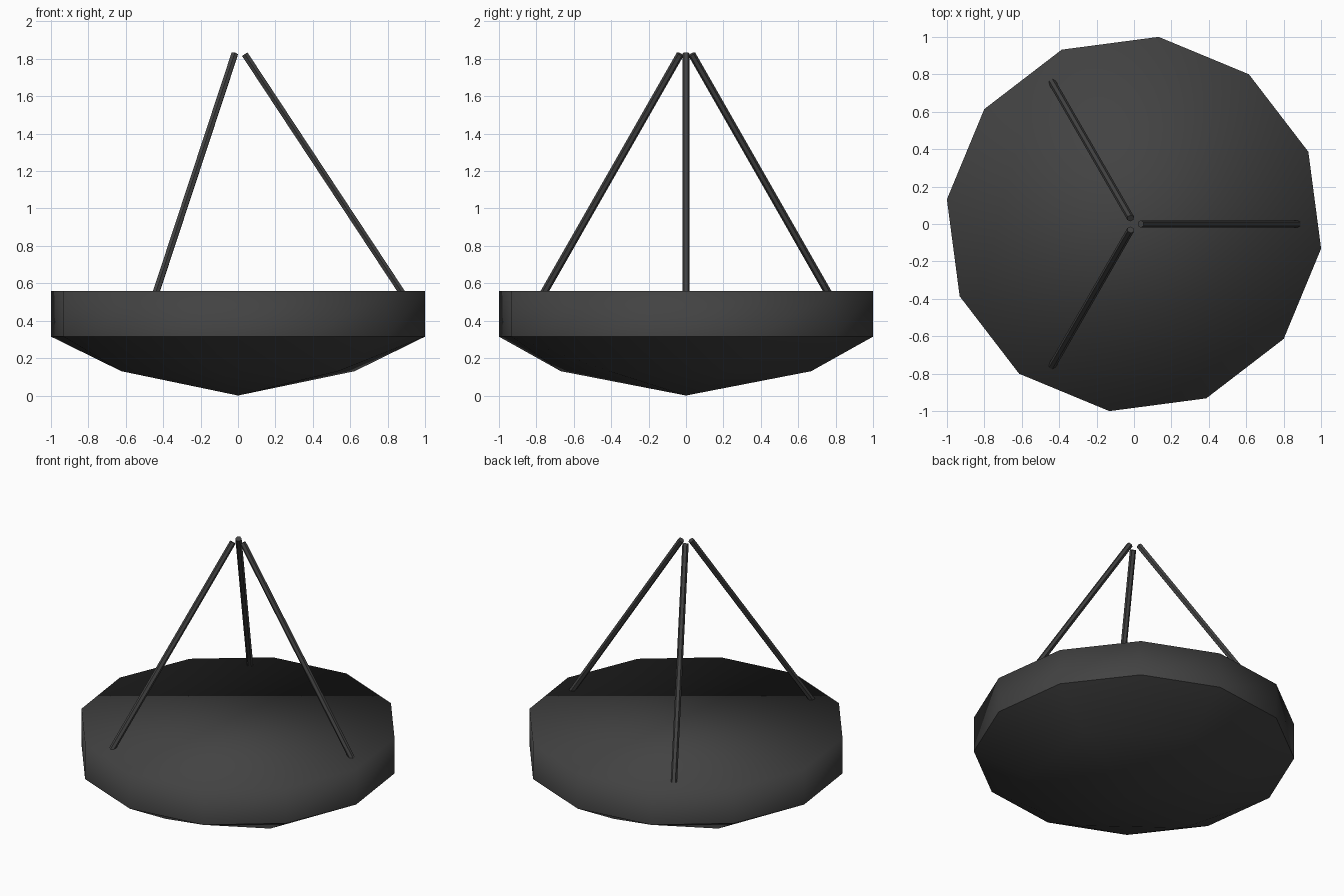
import bpy, bmesh
from math import radians, cos, sin
from mathutils import Vector

cube = bpy.data.objects.get("Cube")
if cube:
    bpy.data.objects.remove(cube, do_unlink=True)

dark = bpy.data.materials.new("charcoal")
dark.use_nodes = True
colour = (0.055, 0.055, 0.055, 1)
dark.diffuse_color = colour
bsdf = dark.node_tree.nodes["Principled BSDF"]
bsdf.inputs["Base Color"].default_value = colour
bsdf.inputs["Roughness"].default_value = 0.8

RIM_Z, WALL_Z, RING_Z = 0.56, 0.315, 0.13
START = radians(22.5)


def finish(bm, name):
    bmesh.ops.recalc_face_normals(bm, faces=bm.faces)
    mesh = bpy.data.meshes.new(name)
    bm.to_mesh(mesh)
    bm.free()
    mesh.materials.append(dark)
    obj = bpy.data.objects.new(name, mesh)
    bpy.context.collection.objects.link(obj)
    return obj


def ring(bm, count, radius, z):
    turn = radians(360 / count)
    return [bm.verts.new((radius * cos(START + i * turn), radius * sin(START + i * turn), z))
            for i in range(count)]


# Shallow bowl: twelve-sided wall, smooth cap, faceted layout below
bm = bmesh.new()
top = ring(bm, 12, 1.009, RIM_Z)
low = ring(bm, 12, 1.009, WALL_Z)
inner = ring(bm, 6, 0.675, RING_Z)
tip = bm.verts.new((0, 0, 0))
bm.faces.new(top)
for i in range(12):
    j = (i + 1) % 12
    bm.faces.new((low[i], low[j], top[j], top[i]))
for i in range(6):
    here, after = inner[i], inner[(i + 1) % 6]
    before, corner, middle = low[2 * i - 1], low[2 * i], low[2 * i + 1]
    bm.faces.new((here, corner, before))
    bm.faces.new((here, middle, corner))
    bm.faces.new((here, after, middle))
    bm.faces.new((tip, after, here))
for face in bm.faces:
    face.smooth = True
# Crisp edge between the wall and the underside
for i in range(12):
    bm.edges.get((low[i], low[(i + 1) % 12])).smooth = False
finish(bm, "bowl")

# Three slanted rods meeting near the top
for k, name in enumerate(("left_rod", "back_right_rod", "front_right_rod")):
    angle = radians(120 * k)
    out = Vector((cos(angle), sin(angle), 0))
    side = Vector((-sin(angle), cos(angle), 0))
    foot = out * 0.90 + Vector((0, 0, 0.515))
    head = out * 0.036 + Vector((0, 0, 1.825))
    across = (head - foot).normalized().cross(side)
    bm = bmesh.new()
    ends = []
    for centre in (foot, head):
        ends.append([bm.verts.new(centre + 0.02 * (side * cos(radians(60 * s)) + across * sin(radians(60 * s))))
                     for s in range(6)])
    for s in range(6):
        t = (s + 1) % 6
        bm.faces.new((ends[0][s], ends[0][t], ends[1][t], ends[1][s]))
    for end in ends:
        bm.faces.new(end)
    finish(bm, name)
